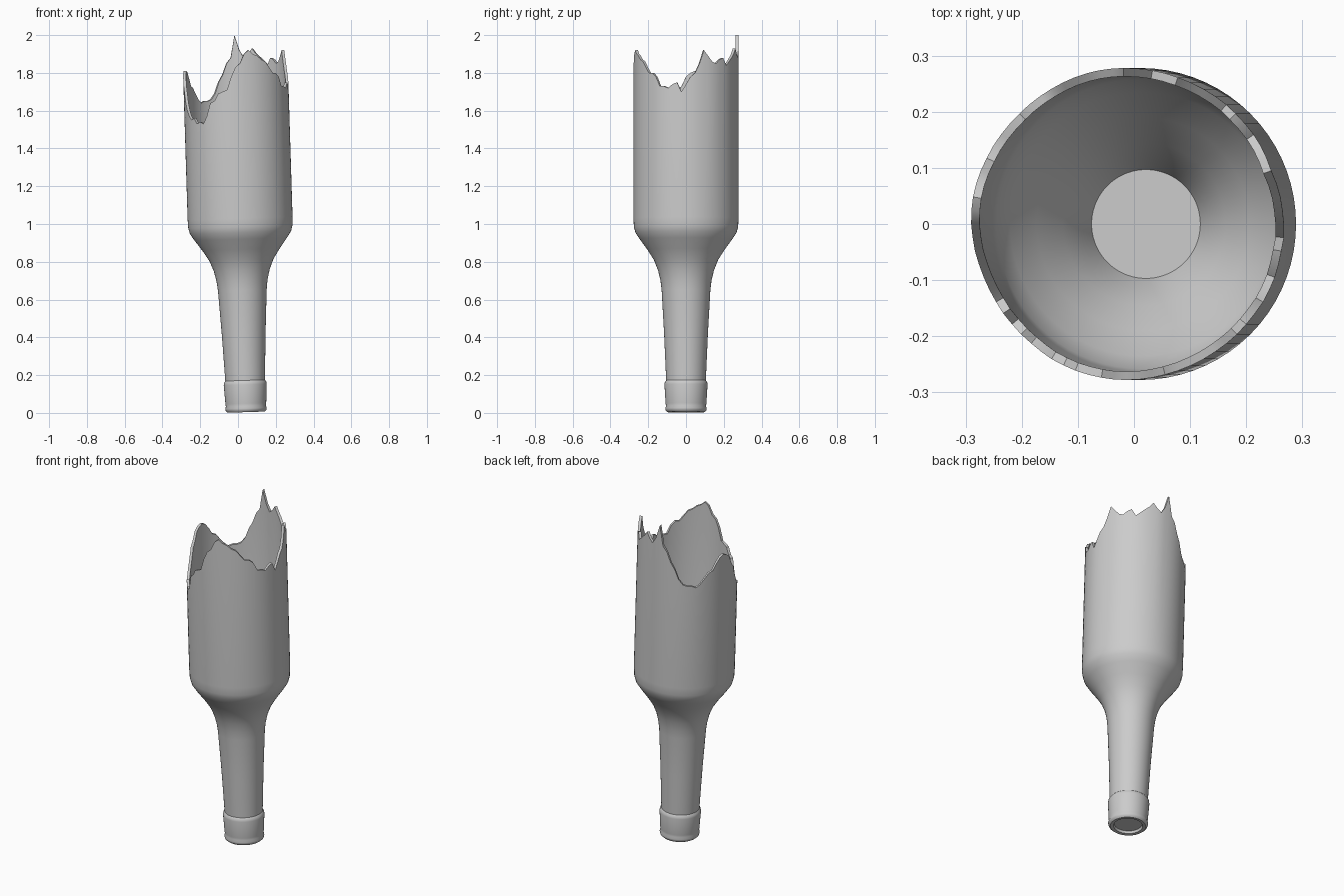
import bpy, bmesh, math

# Height of the jagged broken rim, one value every 5 degrees counter-clockwise from +x
RIM = [1.74, 1.78, 1.80, 1.85, 1.92, 1.89, 1.86, 1.85, 1.87, 1.88, 1.84, 1.86,
       1.88, 1.90, 1.93, 1.90, 1.88, 1.92, 2.00, 1.88, 1.85, 1.79, 1.75, 1.69,
       1.66, 1.65, 1.65, 1.64, 1.66, 1.69, 1.72, 1.73, 1.77, 1.80, 1.81, 1.80,
       1.78, 1.73, 1.70, 1.64, 1.60, 1.57, 1.55, 1.56, 1.53, 1.54, 1.53, 1.57,
       1.64, 1.65, 1.69, 1.70, 1.71, 1.78, 1.83, 1.85, 1.90, 1.92, 1.90, 1.89,
       1.87, 1.86, 1.83, 1.80, 1.80, 1.78, 1.73, 1.73, 1.72, 1.74, 1.75, 1.70]
N = len(RIM)

# Profiles as (radius, height); None marks the broken rim height
MOUTH = [(0.076, 0.02), (0.08, 0.006), (0.098, 0.004), (0.107, 0.012), (0.110, 0.024),
         (0.106, 0.036), (0.108, 0.05), (0.114, 0.15), (0.112, 0.163), (0.105, 0.172)]
OUTER = [(0.116, 0.42), (0.129, 0.65), (0.135, 0.70), (0.148, 0.755), (0.170, 0.81),
         (0.205, 0.865), (0.245, 0.92), (0.268, 0.955), (0.276, 0.985), (0.278, 1.03),
         (0.278, None)]
INNER = [(0.263, None), (0.263, 1.03), (0.258, 0.98), (0.235, 0.93), (0.190, 0.865),
         (0.145, 0.80), (0.115, 0.745), (0.097, 0.70)]


def place(radius, height, i):
    """Point on the slightly leaning bottle axis."""
    a = 2 * math.pi * i / N
    x, y = radius * math.cos(a), radius * math.sin(a)
    z = RIM[i] if height is None else height + 0.031 * x
    return (x + 0.043 - 0.031 * z, y, z)


# Broken bottle: one closed wall running up the outside and back down the inside
bm = bmesh.new()
rings = [[bm.verts.new(place(r, h, i)) for i in range(N)]
         for r, h in MOUTH + OUTER + INNER]
for low, high in zip(rings, rings[1:]):
    for i in range(N):
        j = (i + 1) % N
        bm.faces.new((low[i], low[j], high[j], high[i]))
bm.faces.new(rings[0][::-1])   # recessed mouth cap
bm.faces.new(rings[-1])        # floor inside the shoulder
bmesh.ops.recalc_face_normals(bm, faces=bm.faces)

mesh = bpy.data.meshes.new("broken_bottle")
bm.to_mesh(mesh)
bm.free()
bottle = bpy.data.objects.new("broken_bottle", mesh)
bpy.context.collection.objects.link(bottle)

glass = bpy.data.materials.new("grey glass")
glass.diffuse_color = (0.6, 0.6, 0.6, 1)
mesh.materials.append(glass)

bpy.context.view_layer.objects.active = bottle
bottle.select_set(True)
bpy.ops.object.shade_smooth_by_angle(angle=math.radians(35))
